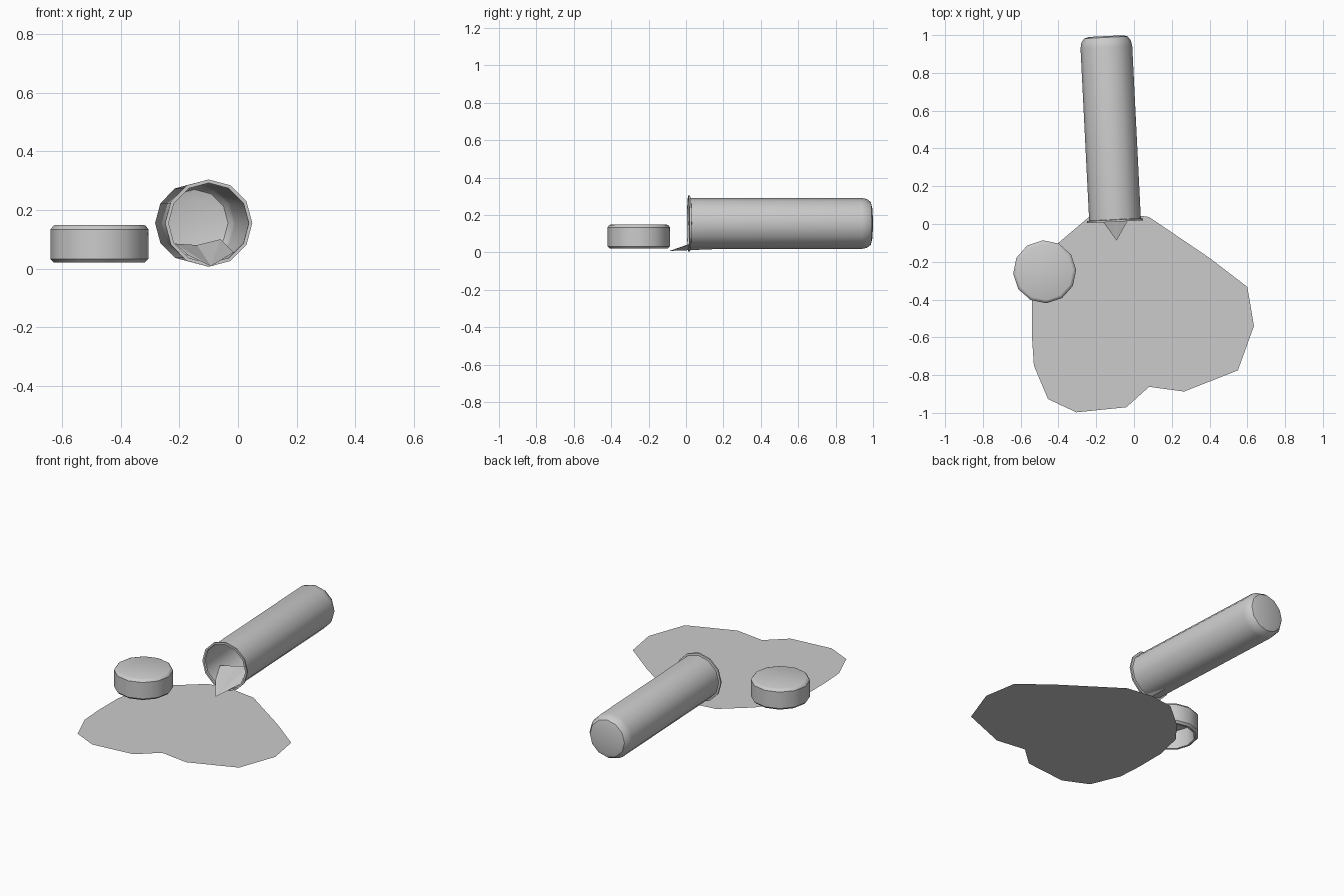
import bpy, math
from mathutils import Matrix, Vector

if "Cube" in bpy.data.objects:
    bpy.data.objects.remove(bpy.data.objects["Cube"])


def make(name, verts, faces, smooth=None):
    me = bpy.data.meshes.new(name)
    me.from_pydata(verts, [], faces)
    ob = bpy.data.objects.new(name, me)
    bpy.context.collection.objects.link(ob)
    if smooth:
        bpy.ops.object.select_all(action='DESELECT')
        ob.select_set(True)
        bpy.context.view_layer.objects.active = ob
        bpy.ops.object.shade_smooth_by_angle(angle=math.radians(smooth))
    return ob


def lathe(name, profile, mat, n=12, cap_start=False):
    """Spin (radius, height) points round local z; the last ring is capped."""
    verts, faces = [], []
    for r, h in profile:
        for i in range(n):
            a = 2 * math.pi * i / n
            verts.append(mat @ Vector((r * math.cos(a), r * math.sin(a), h)))
    for k in range(len(profile) - 1):
        for i in range(n):
            j = (i + 1) % n
            faces.append((k * n + i, k * n + j, (k + 1) * n + j, (k + 1) * n + i))
    faces.append(tuple(range(len(verts) - n, len(verts))))
    if cap_start:
        faces.append(tuple(reversed(range(n))))
    return make(name, verts, faces, smooth=35)


# Bottle lying on its side, with a thin lip round the open mouth
lay_down = (Matrix.Translation((-0.10, 0.012, 0.155)) @ Matrix.Rotation(0.05, 4, 'Z')
            @ Matrix.Rotation(-math.pi / 2, 4, 'X'))
lathe("bottle", [(0.137, 0.0), (0.149, 0.0), (0.149, 0.010), (0.137, 0.012),
                 (0.137, 0.925), (0.131, 0.955), (0.115, 0.977), (0.088, 0.984)], lay_down)

# Bottle cap, hollow underneath
place = Matrix.Translation((-0.473, -0.253, 0)) @ Matrix.Rotation(0.06, 4, 'Z')
lathe("bottle_cap", [(0.135, 0.13), (0.142, 0.02), (0.155, 0.02), (0.167, 0.032),
                     (0.167, 0.134), (0.158, 0.146), (0.150, 0.149)], place, cap_start=True)

# Liquid running out of the mouth as a wedge
make("pouring_liquid",
     [(-0.092, -0.088, 0.008), (-0.015, 0.05, 0.055), (-0.06, 0.19, 0.10),
      (-0.14, 0.19, 0.08), (-0.215, 0.13, 0.085), (-0.17, 0.02, 0.045), (-0.11, 0.19, 0.019)],
     [(0, 1, 2), (0, 2, 3), (0, 3, 4), (0, 4, 5),
      (0, 6, 1), (1, 6, 2), (2, 6, 3), (3, 6, 4), (4, 6, 5), (5, 6, 0)])

# Flat puddle outline
outline = [(0.08, 0.037), (-0.08, 0.06), (-0.235, 0.04), (-0.40, -0.10), (-0.50, -0.23),
           (-0.54, -0.41), (-0.54, -0.60), (-0.53, -0.75), (-0.455, -0.927), (-0.305, -0.997),
           (-0.04, -0.97), (0.08, -0.862), (0.265, -0.887), (0.55, -0.775), (0.635, -0.54),
           (0.60, -0.333), (0.40, -0.18)]
make("puddle", [(x, y, 0) for x, y in outline], [tuple(range(len(outline)))])
